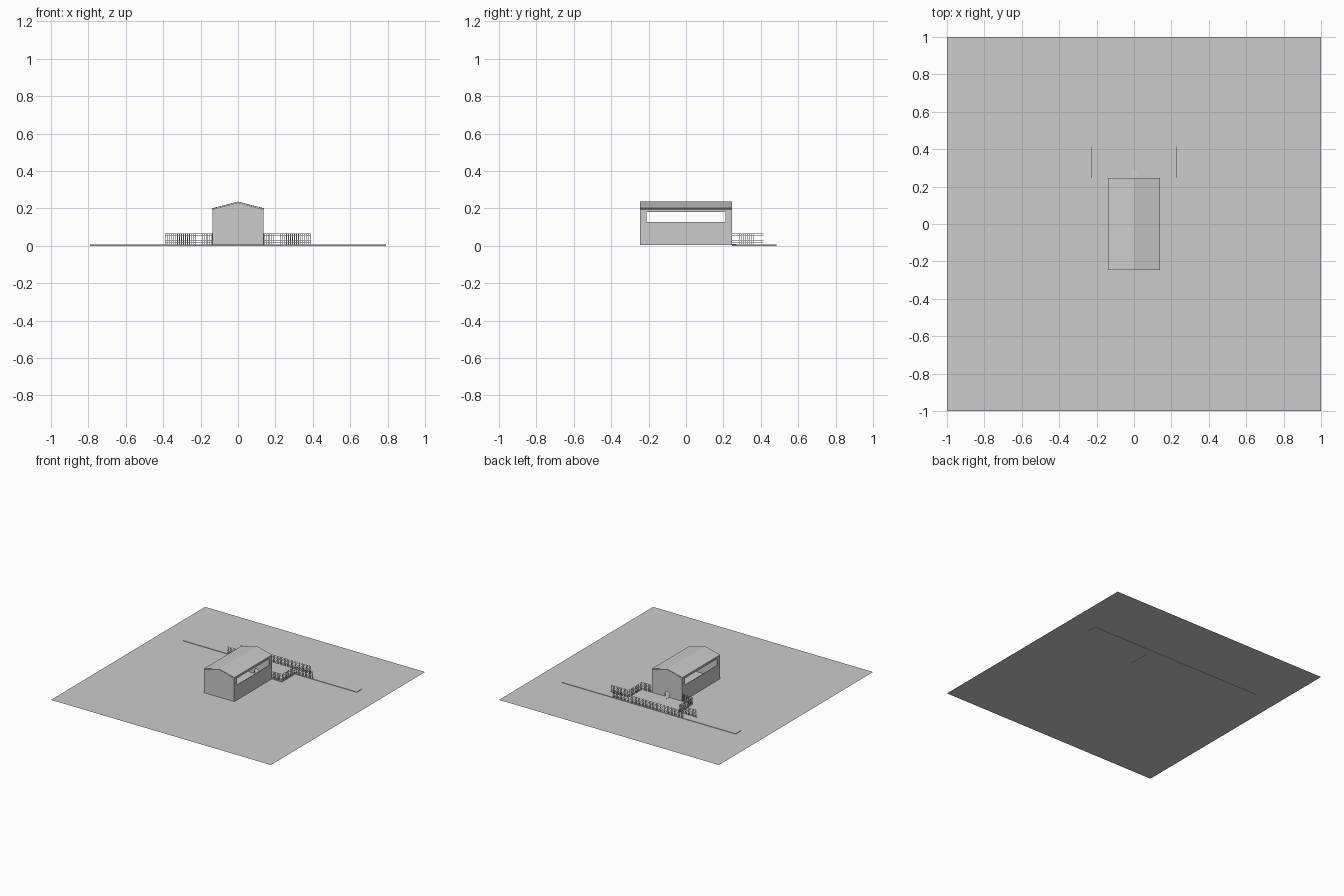
import bpy, bmesh, math
from mathutils import Vector, Matrix

if "Cube" in bpy.data.objects:
    bpy.data.objects.remove(bpy.data.objects["Cube"])


def finish(name, bm):
    bmesh.ops.recalc_face_normals(bm, faces=bm.faces)
    mesh = bpy.data.meshes.new(name)
    bm.to_mesh(mesh)
    bm.free()
    ob = bpy.data.objects.new(name, mesh)
    bpy.context.collection.objects.link(ob)
    return ob


def add_box(bm, lo, hi):
    lo, hi = Vector(lo), Vector(hi)
    size = hi - lo
    m = Matrix.Translation((lo + hi) / 2) @ Matrix.Diagonal((*size, 1))
    bmesh.ops.create_cube(bm, size=1, matrix=m)


def box(name, lo, hi):
    bm = bmesh.new()
    add_box(bm, lo, hi)
    return finish(name, bm)


def prism(name, profile, y0, y1):
    """Extrude an x/z profile along y."""
    bm = bmesh.new()
    face = bm.faces.new([bm.verts.new((x, y0, z)) for x, z in profile])
    ext = bmesh.ops.extrude_face_region(bm, geom=[face])
    bmesh.ops.translate(bm, vec=(0, y1 - y0, 0),
                        verts=[v for v in ext['geom'] if isinstance(v, bmesh.types.BMVert)])
    return finish(name, bm)


def cut(ob, cutter):
    mod = ob.modifiers.new("cut", 'BOOLEAN')
    mod.operation = 'DIFFERENCE'
    mod.solver = 'EXACT'
    mod.object = cutter
    cutter.hide_render = True
    cutter.hide_set(True)


# ground sheet and the paved T shape
bm = bmesh.new()
bmesh.ops.create_grid(bm, x_segments=1, y_segments=1, size=1,
                      matrix=Matrix.Translation((0, 0, 0.002)))
finish("ground", bm)
box("road", (-0.79, 0.414, 0), (0.79, 0.484, 0.006))
box("yard", (-0.228, 0.245, 0), (0.228, 0.414, 0.006))

# hollow barn shell with long side windows and an arched hatch
W, L, T = 0.137, 0.245, 0.004
EAVE, RIDGE = 0.197, 0.233


def gable(w, z0, drop):
    return [(-w, z0), (w, z0), (w, EAVE - drop), (0, RIDGE - drop), (-w, EAVE - drop)]


def arch(r, straight, n=10):
    return [(r, 0), *[(r * math.cos(math.pi * i / n), straight + r * math.sin(math.pi * i / n))
                      for i in range(n + 1)], (-r, 0)]


walls = prism("barn_walls", gable(W, 0.003, 0.002), -L, L)
cut(walls, prism("inside_cutter", gable(W - T, 0.008, 0.006), -L + T, L - T))
cut(walls, box("window_cutter", (-0.3, -0.21, 0.127), (0.3, 0.21, 0.181)))
hatch_shape = [(x, z + 0.009) for x, z in arch(0.018, 0.022)[1:-1]] + [(-0.018, 0.009), (0.018, 0.009)]
cut(walls, prism("hatch_cutter", hatch_shape, L - 0.02, L + 0.02))

# two-slope roof
prism("barn_roof", [(-W - 0.001, EAVE), (0, RIDGE), (W + 0.001, EAVE),
                    (W + 0.001, EAVE + 0.004), (0, RIDGE + 0.003), (-W - 0.001, EAVE + 0.004)],
      -L - 0.0005, L + 0.0005)

# hatch flap lowered as a ramp
flap = prism("hatch_ramp", arch(0.018, 0.026), 0, 0.002)
flap.location = (0, L, 0.010)
flap.rotation_euler = (math.radians(-94), 0, 0)


# wire mesh fences
def fence(name, a, b, z0=0.007, z1=0.065, t=0.0008):
    a, b = Vector((*a, 0)), Vector((*b, 0))
    n = max(2, round((b - a).length / 0.0105))
    bm = bmesh.new()
    off = Vector((t, t, 0))
    for i in range(n + 1):
        p = a.lerp(b, i / n)
        add_box(bm, p - off + Vector((0, 0, z0)), p + off + Vector((0, 0, z1)))
    rails = 5
    for j in range(rails + 1):
        z = z0 + (z1 - z0) * j / rails
        lo = Vector((min(a.x, b.x), min(a.y, b.y), z)) - Vector((t, t, t))
        hi = Vector((max(a.x, b.x), max(a.y, b.y), z)) + Vector((t, t, t))
        add_box(bm, lo, hi)
    return finish(name, bm)


for side, s in (("left", -1), ("right", 1)):
    fence("barn_fence_" + side, (s * 0.137, 0.246), (s * 0.229, 0.246))
    fence("yard_fence_" + side, (s * 0.229, 0.246), (s * 0.229, 0.414))
    fence("road_fence_" + side, (s * 0.229, 0.414), (s * 0.389, 0.414))
fence("far_road_fence", (-0.322, 0.486), (0.322, 0.486))
